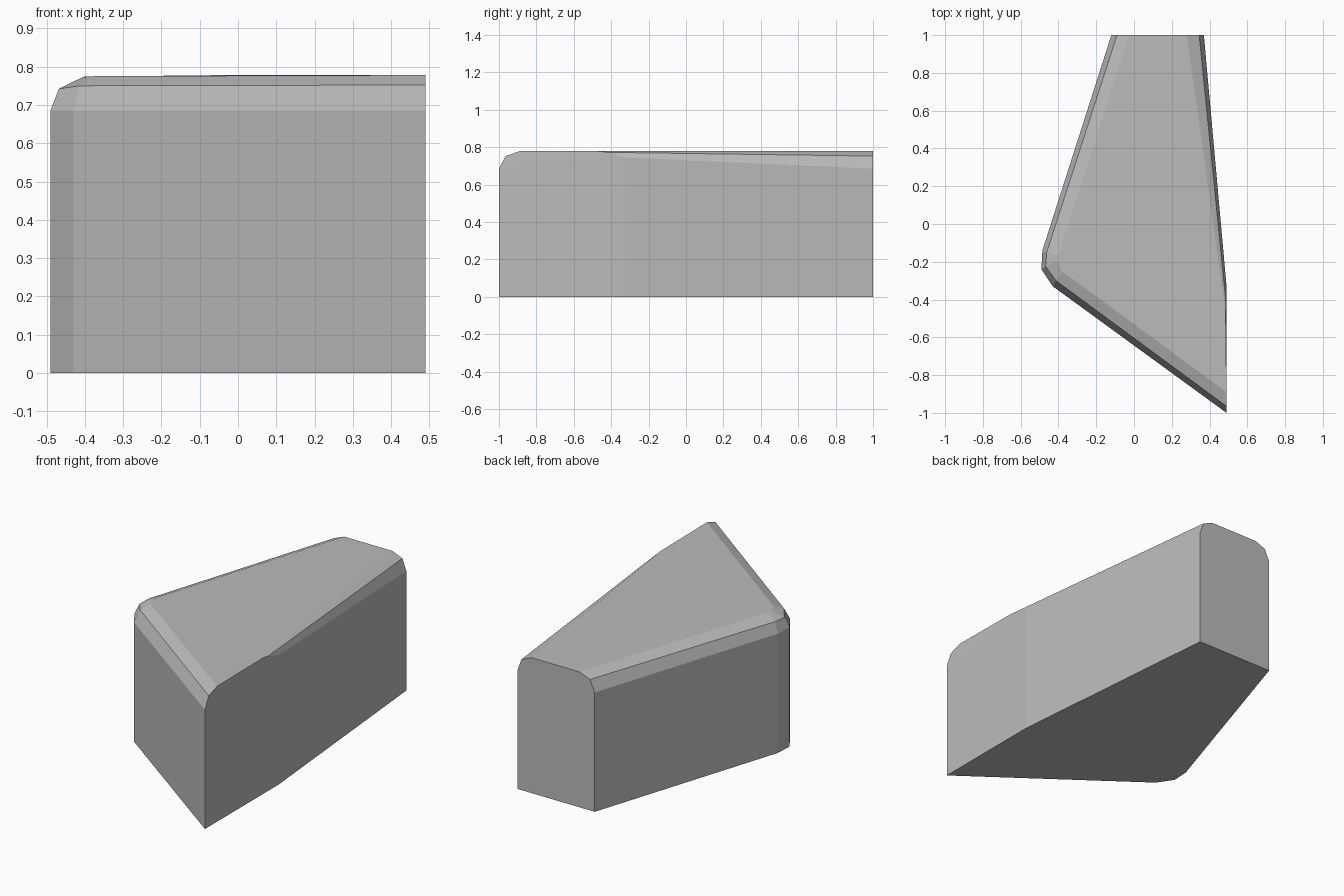
import bpy
import bmesh

default = bpy.data.objects.get("Cube")
if default:
    bpy.data.objects.remove(default, do_unlink=True)

# One matte grey for the whole block
grey = bpy.data.materials.new("stone grey")
grey.use_nodes = True
colour = (0.5, 0.5, 0.5, 1)
grey.diffuse_color = colour
grey.node_tree.nodes["Principled BSDF"].inputs["Base Color"].default_value = colour

# Wall outline in plan: cut side, back end, rounded corner
wall = [(.49, -1), (.49, -.33), (.37, 1), (-.12, 1),
        (-.485, -.14), (-.49, -.24), (-.43, -.33)]
# Middle and top lines of the rounded rim; it fades out along the cut side
middle = [(.49, -.965, .752), (.487, -.42, .772), (.345, 1, .752), (-.09, 1, .752),
          (-.462, -.15, .745), (-.468, -.225, .742), (-.413, -.3, .75)]
top = [(.49, -.89, .778), (.485, -.47, .778), (.28, 1, .778), (-.025, 1, .778),
       (-.4, -.165, .774), (-.405, -.195, .773), (-.375, -.255, .775)]

base = [(x, y, 0) for x, y in wall]
shoulder = [(x, y, .745 if i == 1 else .685) for i, (x, y) in enumerate(wall)]

bm = bmesh.new()
rings = [[bm.verts.new(p) for p in ring] for ring in (base, shoulder, middle, top)]
count = len(wall)
end_edges = (2,)   # the back end is one flat face

# Walls and rim bands between neighbouring rings
for low, high in zip(rings, rings[1:]):
    for i in range(count):
        if i not in end_edges:
            j = (i + 1) % count
            bm.faces.new((low[i], low[j], high[j], high[i]))

# Flat back end, top and underside
bm.faces.new([r[2] for r in reversed(rings)] + [r[3] for r in rings])
bm.faces.new(rings[-1])
bm.faces.new(list(reversed(rings[0])))
bmesh.ops.recalc_face_normals(bm, faces=bm.faces)

mesh = bpy.data.meshes.new("wedge_block")
bm.to_mesh(mesh)
bm.free()
mesh.materials.append(grey)
block = bpy.data.objects.new("wedge_block", mesh)
bpy.context.collection.objects.link(block)
